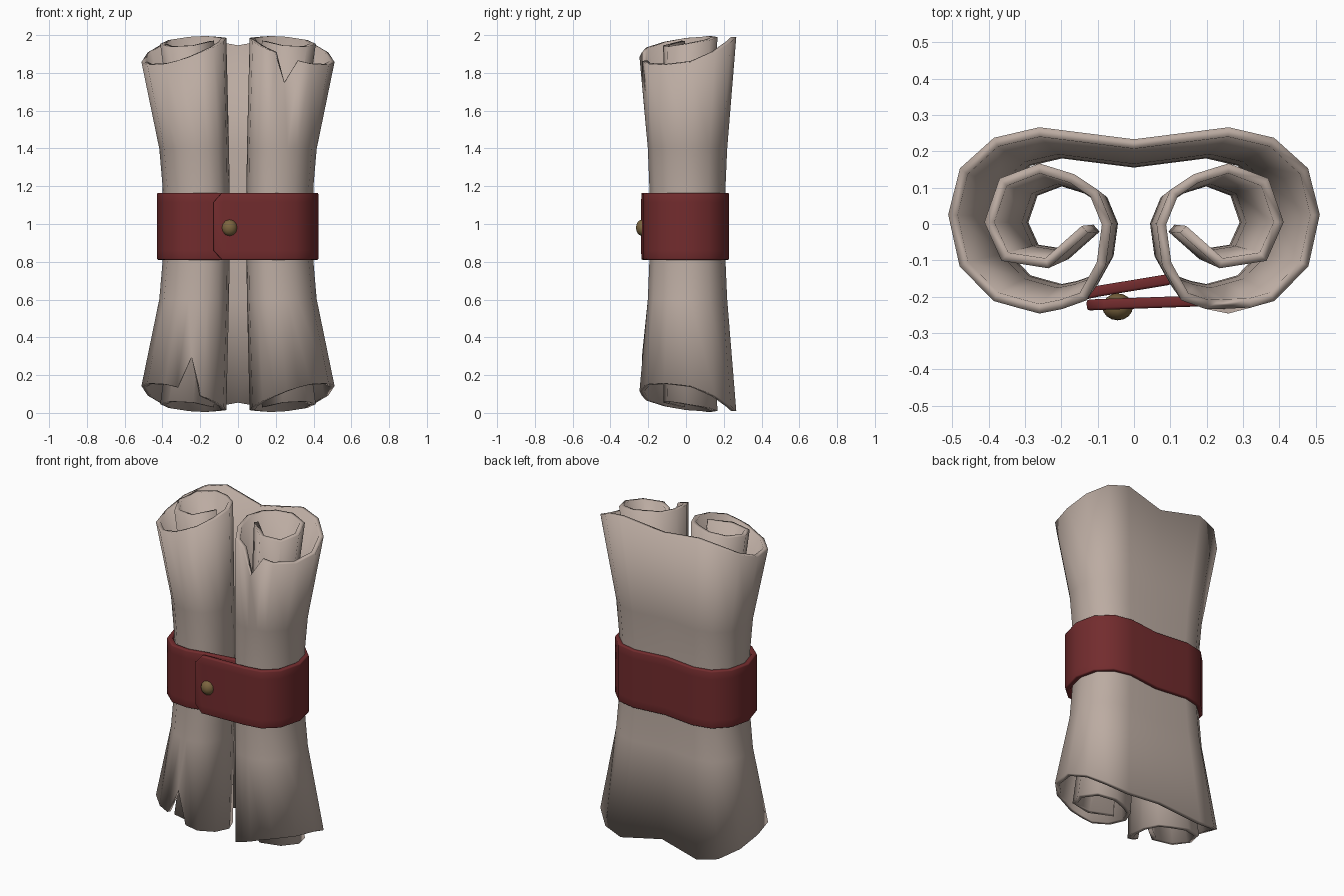
import bpy, bmesh, math
from mathutils import Matrix

if "Cube" in bpy.data.objects:
    bpy.data.objects.remove(bpy.data.objects["Cube"])


def paint(ob, name, rgb):
    m = bpy.data.materials.new(name)
    m.diffuse_color = (*rgb, 1)
    m.use_nodes = True
    m.node_tree.nodes["Principled BSDF"].inputs["Base Color"].default_value = m.diffuse_color
    ob.data.materials.append(m)


def smooth(ob, deg):
    bpy.ops.object.select_all(action='DESELECT')
    ob.select_set(True)
    bpy.context.view_layer.objects.active = ob
    bpy.ops.object.shade_smooth_by_angle(angle=math.radians(deg))


def sheet(name, columns, thickness):
    """Surface through columns of points, given thickness by solidify."""
    bm = bmesh.new()
    grid = [[bm.verts.new(p) for p in col] for col in columns]
    for a, b in zip(grid, grid[1:]):
        for i in range(len(a) - 1):
            bm.faces.new((a[i], b[i], b[i + 1], a[i + 1]))
    me = bpy.data.meshes.new(name)
    bm.to_mesh(me)
    bm.free()
    ob = bpy.data.objects.new(name, me)
    bpy.context.collection.objects.link(ob)
    mod = ob.modifiers.new("thickness", 'SOLIDIFY')
    mod.thickness = thickness
    mod.offset = 0
    mod.use_even_offset = True
    return ob


# Half of the double-rolled sheet: x, y, height of the top edge
half = [(.26, .253, 1.99), (.38, .225, 1.965), (.468, .145, 1.91), (.498, .025, 1.86),
        (.468, -.11, 1.845), (.38, -.2, 1.85), (.32, -.217, 1.865), (.26, -.233, 1.885),
        (.2, -.221, 1.91), (.14, -.2, 1.935), (.09, -.11, 1.965), (.075, .0, 1.985),
        (.11, .085, 1.99), (.17, .125, 1.995), (.26, .153, 1.99), (.36, .115, 1.975),
        (.398, .005, 1.955), (.355, -.09, 1.94), (.24, -.108, 1.945), (.135, -.015, 1.97)]
path = [(-x, y, z) for x, y, z in reversed(half)] + [(0, .22, 1.945)] + half

# Flared scroll, with a tear in the top right and the bottom left
cols = []
for x, y, top in path:
    bot, s_top, s_bot = 2 - top, 1, 1
    if (x, y) == (.26, -.233):
        top, s_top = 1.75, .945
    if (x, y) == (-.26, -.233):
        bot, s_bot = .295, .945
    rings = [(bot, s_bot), (.6, .81), (.8, .775), (1, .765), (1.2, .775), (1.4, .81), (top, s_top)]
    cols.append([(x * s, y * s, z) for z, s in rings])
scroll = sheet("parchment_scroll", cols, .026)
paint(scroll, "parchment", (.5, .41, .36))
smooth(scroll, 50)

# Strap wrapped once round the scroll, its outer end overlapping at the front
wrap = [(.1, -.152), (-.1, -.185), (-.2, -.207), (-.3, -.195), (-.375, -.13), (-.413, 0),
        (-.385, .115), (-.31, .19), (-.2, .213), (0, .19), (.2, .213), (.31, .19),
        (.385, .115), (.41, 0), (.375, -.13), (.3, -.195), (.2, -.211), (-.08, -.221)]
cols = [[(x, y, z) for z in (.81, .86, 1.115, 1.165)] for x, y in wrap]
cols.append([(-.085, -.2215, .81), (-.13, -.223, .86), (-.13, -.223, 1.115), (-.085, -.2215, 1.165)])
strap = sheet("strap", cols, .03)
bev = strap.modifiers.new("soft_edges", 'BEVEL')
bev.width = .007
bev.segments = 2
bev.limit_method = 'ANGLE'
bev.angle_limit = math.radians(60)
paint(strap, "red_leather", (.17, .025, .027))
smooth(strap, 40)

# Domed stud holding the overlap
bm = bmesh.new()
bmesh.ops.create_uvsphere(bm, u_segments=12, v_segments=8, radius=1,
                          matrix=Matrix.Translation((-.045, -.228, .98))
                          @ Matrix.Diagonal((.042, .037, .045, 1))
                          @ Matrix.Rotation(math.pi / 2, 4, 'X'))
me = bpy.data.meshes.new("stud")
bm.to_mesh(me)
bm.free()
stud = bpy.data.objects.new("stud", me)
bpy.context.collection.objects.link(stud)
paint(stud, "brass", (.2, .13, .05))
smooth(stud, 60)
